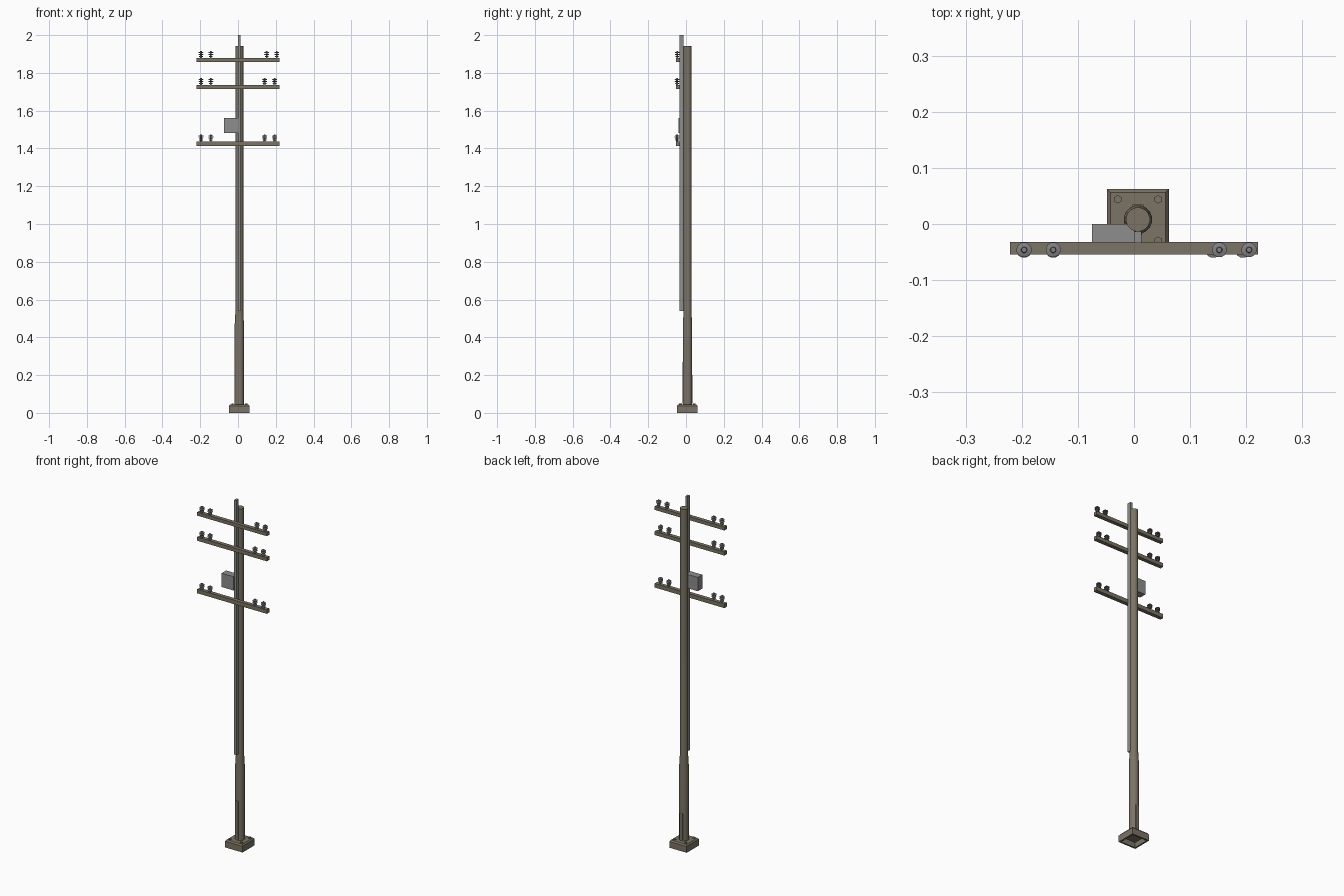
import bpy, bmesh, math
from mathutils import Matrix

if "Cube" in bpy.data.objects:
    bpy.data.objects.remove(bpy.data.objects["Cube"])

def mat(name, c):
    m = bpy.data.materials.new(name)
    m.diffuse_color = (*c, 1)
    m.use_nodes = True
    m.node_tree.nodes["Principled BSDF"].inputs["Base Color"].default_value = m.diffuse_color
    return m

WOOD = mat("weathered_brown", (0.20, 0.175, 0.13))
GREY = mat("metal_grey", (0.27, 0.27, 0.27))
CERAMIC = mat("insulator_grey", (0.22, 0.22, 0.23))

def finish(bm, name, m, smooth=False):
    bmesh.ops.recalc_face_normals(bm, faces=bm.faces)
    me = bpy.data.meshes.new(name)
    bm.to_mesh(me)
    bm.free()
    me.materials.append(m)
    ob = bpy.data.objects.new(name, me)
    bpy.context.collection.objects.link(ob)
    if smooth:
        bpy.ops.object.select_all(action='DESELECT')
        ob.select_set(True)
        bpy.context.view_layer.objects.active = ob
        bpy.ops.object.shade_smooth_by_angle(angle=math.radians(40))
    return ob

def box(name, lo, hi, m):
    bm = bmesh.new()
    size = [h - l for l, h in zip(lo, hi)]
    mid = [(h + l) / 2 for l, h in zip(lo, hi)]
    bmesh.ops.create_cube(bm, size=1, matrix=Matrix.Translation(mid) @ Matrix.Diagonal((*size, 1)))
    return finish(bm, name, m)

def lathe(name, x, y, profile, n, m, smooth=False):
    """Stacked rings from (radius, z) pairs, capped at both ends."""
    bm = bmesh.new()
    rings = [[bm.verts.new((x + r * math.cos(2 * math.pi * (i + .5) / n),
                            y + r * math.sin(2 * math.pi * (i + .5) / n), z))
              for i in range(n)] for r, z in profile]
    for a, b in zip(rings, rings[1:]):
        for i in range(n):
            j = (i + 1) % n
            bm.faces.new((a[i], a[j], b[j], b[i]))
    bm.faces.new(rings[0][::-1])
    bm.faces.new(rings[-1])
    return finish(bm, name, m, smooth)

CX, CY = 0.007, 0.007

# Footing: chamfered block, hollow underneath
bm = bmesh.new()
levels = [(0.046, 0.03), (0.046, 0.0), (0.055, 0.0), (0.055, 0.036), (0.049, 0.044)]
rings = [[bm.verts.new((CX + sx * r, CY + sy * r, z))
          for sx, sy in ((-1, -1), (1, -1), (1, 1), (-1, 1))] for r, z in levels]
for a, b in zip(rings, rings[1:]):
    for i in range(4):
        j = (i + 1) % 4
        bm.faces.new((a[i], a[j], b[j], b[i]))
bm.faces.new(rings[0])
bm.faces.new(rings[-1])
finish(bm, "footing", WOOD)

# Anchor bolts
for sx in (-1, 1):
    for sy in (-1, 1):
        lathe("anchor_bolt", CX + sx * 0.036, CY + sy * 0.037,
              [(0.0075, 0.042), (0.0075, 0.049)], 6, WOOD)

# Pole: thick lower sleeve tapering into a slimmer shaft
lathe("pole", CX, CY - 0.001 + 0.002,
      [(0.0255, 0.04), (0.0255, 0.46), (0.0215, 0.53), (0.0215, 1.943)], 16, WOOD, True)

# Low access plates, back and front
box("back_plate", (CX - 0.010, CY + 0.018, 0.05), (CX + 0.010, CY + 0.0275, 0.20), WOOD)
box("front_plate", (CX - 0.007, CY - 0.0265, 0.05), (CX + 0.007, CY - 0.018, 0.27), WOOD)

# Cable duct up the front and junction box
box("cable_duct", (0.0, -0.034, 0.54), (0.013, -0.013, 2.0), GREY)
box("junction_box", (-0.075, -0.041, 1.483), (0.001, 0.0, 1.562), GREY)

# Cross arms with insulators
arms = [(1.858, 1.878, (0.152, 0.205)), (1.714, 1.735, (0.141, 0.194)),
        (1.413, 1.436, (0.141, 0.194))]
shape = [(0.005, -0.002), (0.005, 0.006), (0.0105, 0.0075), (0.0105, 0.010), (0.005, 0.012),
         (0.005, 0.016), (0.0135, 0.0185), (0.0135, 0.021), (0.005, 0.023),
         (0.005, 0.026), (0.0135, 0.0285), (0.0135, 0.031), (0.0055, 0.033), (0.0045, 0.038)]
for z0, z1, right in arms:
    box("cross_arm", (-0.221, -0.054, z0), (0.221, -0.032, z1), WOOD)
    y = -0.046 if z0 > 1.8 else -0.047
    for x in (-0.196, -0.144) + right:
        lathe("insulator", x, y, [(r, z1 + h) for r, h in shape], 12, CERAMIC)
